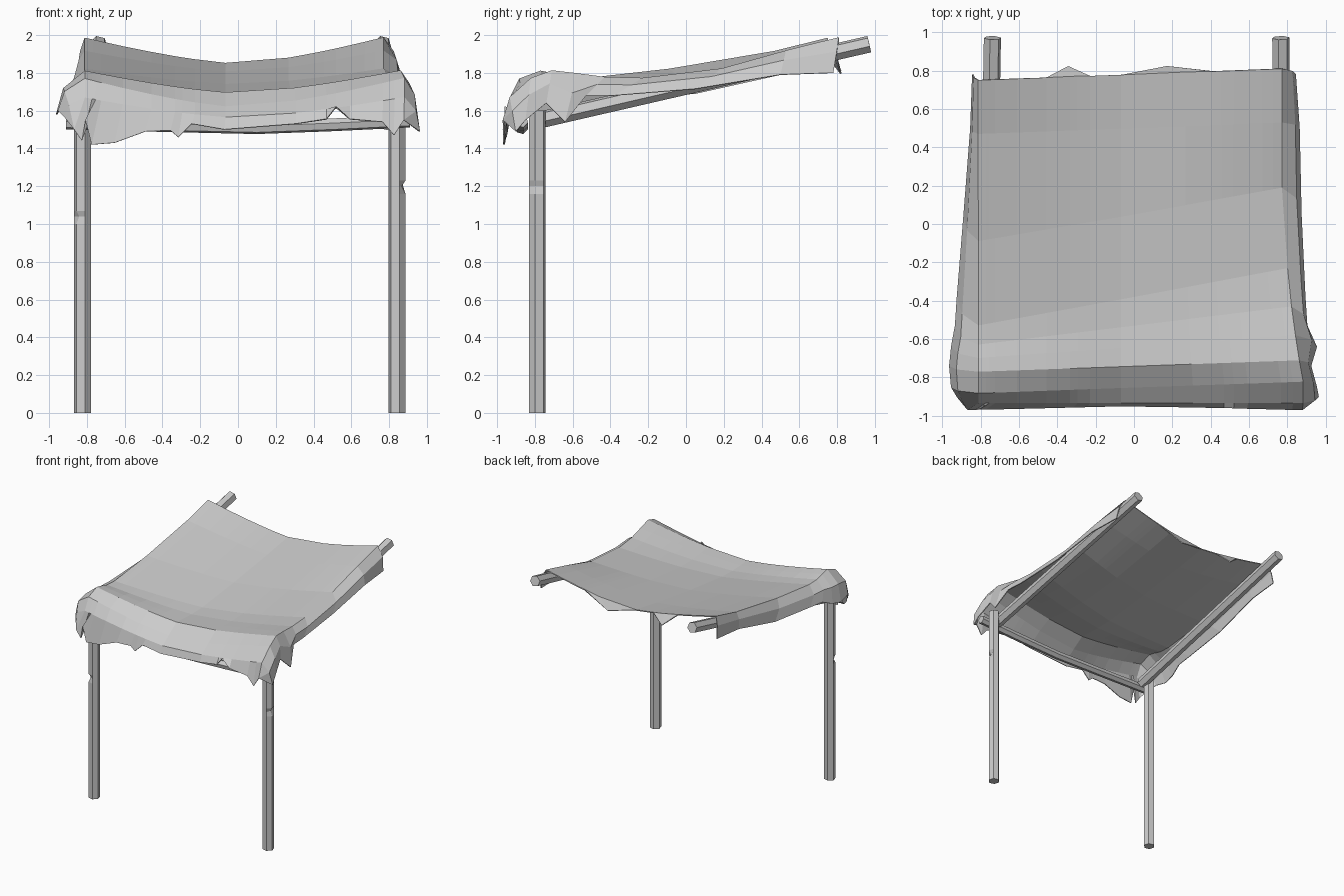
import bpy, bmesh, math
from mathutils import Vector

cube = bpy.data.objects.get("Cube")
if cube:
    bpy.data.objects.remove(cube, do_unlink=True)

grey = bpy.data.materials.new("plain grey")
grey.use_nodes = True
grey.diffuse_color = (0.6, 0.6, 0.6, 1)
grey.node_tree.nodes["Principled BSDF"].inputs["Base Color"].default_value = (0.6, 0.6, 0.6, 1)


def finish(name, bm):
    """Turn a bmesh into a flat shaded grey object."""
    bmesh.ops.recalc_face_normals(bm, faces=bm.faces)
    mesh = bpy.data.meshes.new(name)
    bm.to_mesh(mesh)
    bm.free()
    mesh.materials.append(grey)
    obj = bpy.data.objects.new(name, mesh)
    bpy.context.collection.objects.link(obj)
    return obj


def pole(name, points, radius=0.046, nick_ring=None, nick_corner=0):
    """Six-sided rough pole through the points, with an optional nicked edge."""
    bm = bmesh.new()
    points = [Vector(p) for p in points]
    axis = (points[-1] - points[0]).normalized()
    side = axis.orthogonal().normalized()
    up = axis.cross(side)
    rings = []
    for i, p in enumerate(points):
        ring = []
        for k in range(6):
            a = math.tau * k / 6
            r = radius * (0.55 if i == nick_ring and k == nick_corner else 1)
            ring.append(bm.verts.new(p + (side * math.cos(a) + up * math.sin(a)) * r))
        rings.append(ring)
    for a, b in zip(rings, rings[1:]):
        for k in range(6):
            j = (k + 1) % 6
            bm.faces.new((a[k], a[j], b[j], b[k]))
    bm.faces.new(rings[0])
    bm.faces.new(rings[-1])
    return finish(name, bm)


# Front legs, each with a worn nick
for name, x, nick, corner in (("right_leg", -0.823, 1.04, 3), ("left_leg", 0.842, 1.2, 5)):
    heights = (0, nick - 0.04, nick, nick + 0.03, 1.6)
    pole(name, [(x, -0.787, z) for z in heights], nick_ring=2, nick_corner=corner)

# Sloping side rails
for name, front_x, back_x in (("right_rail", -0.77, -0.738), ("left_rail", 0.78, 0.765)):
    pole(name, [(front_x, -0.82, 1.54), (back_x, 0.97, 1.952)])

# Sagging front crossbar
pole("front_crossbar", [(-0.91, -0.87, 1.535), (-0.35, -0.87, 1.52),
                        (0.1, -0.87, 1.51), (0.5, -0.87, 1.525), (0.91, -0.87, 1.545)],
     radius=0.035)

# Ragged front hem of the cloth, right to left: x, z
front_hem = [(-0.85, 1.5), (-0.81, 1.44), (-0.79, 1.55), (-0.76, 1.42), (-0.64, 1.43),
             (-0.48, 1.49), (-0.35, 1.495), (-0.31, 1.46), (-0.24, 1.53), (-0.07, 1.5),
             (0.3, 1.53), (0.46, 1.555), (0.51, 1.62), (0.58, 1.555), (0.75, 1.54),
             (0.81, 1.47), (0.86, 1.55)]

# Cloth rows, back to front: y, skew, edge z, middle z, left shoulder x,
# right hem x, right hem z, left hem x, left hem z
rows = [
    (0.78, 0.03, 1.985, 1.845, 0.77, -0.84, 1.81, 0.84, 1.80),
    (0.50, 0.03, 1.915, 1.80, 0.77, -0.85, 1.79, 0.86, 1.79),
    (0.05, 0.14, 1.82, 1.735, 0.77, -0.885, 1.69, 0.87, 1.715),
    (-0.38, 0.15, 1.77, 1.685, 0.80, -0.92, 1.66, 0.89, 1.68),
    (-0.53, 0.10, 1.775, 1.68, 0.82, -0.93, 1.65, 0.90, 1.68),
    (-0.64, 0.06, 1.795, 1.685, 0.84, -0.95, 1.60, 0.95, 1.54),
    (-0.74, 0.03, 1.81, 1.69, 0.86, -0.96, 1.58, 0.92, 1.64),
    (-0.85, 0.03, 1.77, 1.615, 0.88, -0.95, 1.60, 0.95, 1.55),
    (-0.93, 0, 1.67, 1.56, 0.88, -0.92, 1.57, 0.96, 1.49),
]


def bulge(shoulder, hem):
    """Rounded point between shoulder and hem."""
    p = shoulder.lerp(hem, 0.4)
    p.x = shoulder.x + (hem.x - shoulder.x) * 0.75
    return p


bm = bmesh.new()
grid = []
for y, skew, edge, mid, left_x, hem_rx, hem_rz, hem_lx, hem_lz in rows:
    top = []
    for x, _ in front_hem:
        u = x / 0.86
        px = u * (left_x if u > 0 else 0.82)
        top.append(Vector((px, y + skew * u, mid + (edge - mid) * abs(u) ** 1.4)))
    hem_y = max(y, -0.9)
    right_hem = Vector((hem_rx, hem_y, hem_rz))
    left_hem = Vector((hem_lx, hem_y, hem_lz))
    row = [right_hem, bulge(top[0], right_hem)] + top + [bulge(top[-1], left_hem), left_hem]
    grid.append([bm.verts.new(p) for p in row])

for a, b in zip(grid, grid[1:]):
    for k in range(len(a) - 1):
        bm.faces.new((a[k], a[k + 1], b[k + 1], b[k]))

# Hanging front edge, joined to the side hems by a triangle fan at each corner
hang = [bm.verts.new((x * 1.02, -0.945 - 0.025 * abs(x), z)) for x, z in front_hem]
front = grid[-1]
for k in range(len(hang) - 1):
    bm.faces.new((front[k + 2], front[k + 3], hang[k + 1], hang[k]))
for outer, bulged, shoulder, tip in ((*front[:3], hang[0]), (*front[:-4:-1], hang[-1])):
    bm.faces.new((bulged, shoulder, tip))
    bm.faces.new((outer, bulged, tip))

# Torn flaps along the back edge
for first, last in ((7, 10), (11, 13)):
    a, b = grid[0][first], grid[0][last]
    middle = (a.co + b.co) / 2
    tip = bm.verts.new((middle.x, 0.82, middle.z - 0.08))
    for k in range(first, last):
        bm.faces.new((grid[0][k], grid[0][k + 1], tip))

cloth = finish("cloth_canopy", bm)
thickness = cloth.modifiers.new("thickness", "SOLIDIFY")
thickness.thickness = 0.008
thickness.offset = 0
